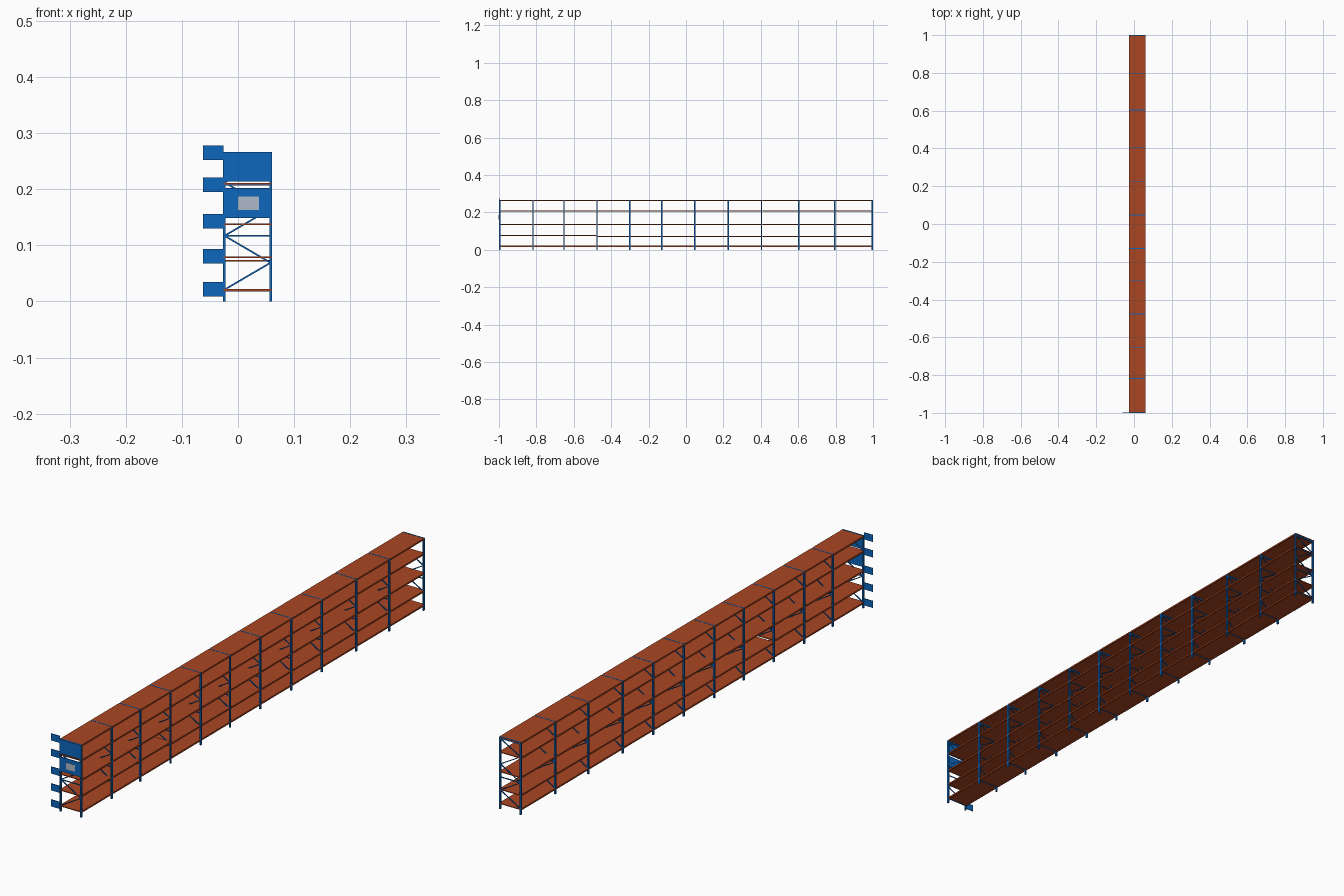
import bpy
import bmesh
from mathutils import Vector, Matrix

if "Cube" in bpy.data.objects:
    bpy.data.objects.remove(bpy.data.objects["Cube"])


def material(name, rgb):
    m = bpy.data.materials.new(name)
    m.diffuse_color = (*rgb, 1)
    m.use_nodes = True
    m.node_tree.nodes["Principled BSDF"].inputs["Base Color"].default_value = m.diffuse_color
    return m


BLUE = material("rack blue", (0.004, 0.135, 0.51))
ORANGE = material("shelf orange", (0.41, 0.061, 0.016))
GREY = material("label grey", (0.42, 0.48, 0.58))

X0, X1 = -0.027, 0.061            # outer faces of the rack
TOP = 0.265
FRAMES = [-0.996, -0.818, -0.652, -0.476, -0.30, -0.13,
          0.047, 0.226, 0.404, 0.603, 0.795, 0.996]


def add_box(bm, x, y, z):
    """Box from (min, max) pairs."""
    size = Vector((x[1] - x[0], y[1] - y[0], z[1] - z[0]))
    mid = Vector((x[0] + x[1], y[0] + y[1], z[0] + z[1])) / 2
    bmesh.ops.create_cube(bm, size=1, matrix=Matrix.Translation(mid) @ Matrix.Diagonal((*size, 1)))


def add_bar(bm, a, b, t):
    """Square bar between two points."""
    a, b = Vector(a), Vector(b)
    d = b - a
    rot = d.to_track_quat('Z', 'Y').to_matrix().to_4x4()
    bmesh.ops.create_cube(bm, size=1, matrix=Matrix.Translation((a + b) / 2) @ rot
                          @ Matrix.Diagonal((t, t, d.length, 1)))


def finish(bm, name, mat):
    me = bpy.data.meshes.new(name)
    bm.to_mesh(me)
    bm.free()
    me.materials.append(mat)
    ob = bpy.data.objects.new(name, me)
    bpy.context.collection.objects.link(ob)
    return ob


# upright frames: two posts, zigzag bracing and cross bars
zigzag = [0.021, 0.069, 0.117, 0.165, 0.212, 0.258]
for i, y in enumerate(FRAMES):
    bm = bmesh.new()
    add_box(bm, (X0, X0 + 0.005), (y - 0.0035, y + 0.0035), (0, TOP))
    add_box(bm, (X1 - 0.005, X1), (y - 0.0035, y + 0.0035), (0, TOP))
    side = (X0 + 0.003, X1 - 0.003)
    for k in range(len(zigzag) - 1):
        add_bar(bm, (side[k % 2], y, zigzag[k]), (side[(k + 1) % 2], y, zigzag[k + 1]), 0.003)
    for z in (0.019, 0.117, 0.208):
        add_bar(bm, (side[0], y, z), (side[1], y, z), 0.003)
    # top cap, just proud of the top deck
    add_box(bm, (X0 + 0.002, X1 - 0.002), (y - 0.002, y + 0.002), (0.258, 0.2665))
    finish(bm, f"upright_frame_{i + 1}", BLUE)


# shelves: thin deck and a beam along each long edge, per bay
def shelf(name, tops):
    bm = bmesh.new()
    for i in range(len(FRAMES) - 1):
        y = (FRAMES[i], FRAMES[i + 1])
        y = (-1 if i == 0 else y[0], 1 if i == len(FRAMES) - 2 else y[1])
        z = tops(i)
        add_box(bm, (X0 + 0.001, X1 - 0.001), y, (z - 0.003, z))
        beam_y = (y[0] + 0.004, y[1] - 0.004)
        add_box(bm, (X0, X0 + 0.004), beam_y, (z - 0.006, z))
        add_box(bm, (X1 - 0.004, X1), beam_y, (z - 0.006, z))
    finish(bm, name, ORANGE)


shelf("shelf_1", lambda i: 0.022)
shelf("shelf_2", lambda i: 0.080 if i < 3 else 0.074)   # first three bays sit higher
shelf("shelf_3", lambda i: 0.139)
shelf("shelf_4", lambda i: 0.211)
shelf("shelf_5", lambda i: 0.266)

# end panels on the front end
for name, z in (("upper_end_panel", (0.214, 0.266)), ("lower_end_panel", (0.149, 0.202))):
    bm = bmesh.new()
    add_box(bm, (X0, X1), (-1.0005, -0.998), z)
    finish(bm, name, BLUE)

# plain information plate
bm = bmesh.new()
add_box(bm, (0.0, 0.037), (-1.0012, -1.0), (0.163, 0.187))
finish(bm, "information_plate", GREY)

# aisle flags sticking out beside the front end
for i, z in enumerate((0.009, 0.068, 0.130, 0.195, 0.252)):
    bm = bmesh.new()
    add_box(bm, (-0.062, X0 + 0.001), (-1.0, -0.998), (z, z + 0.0255))
    finish(bm, f"aisle_flag_{i + 1}", BLUE)
